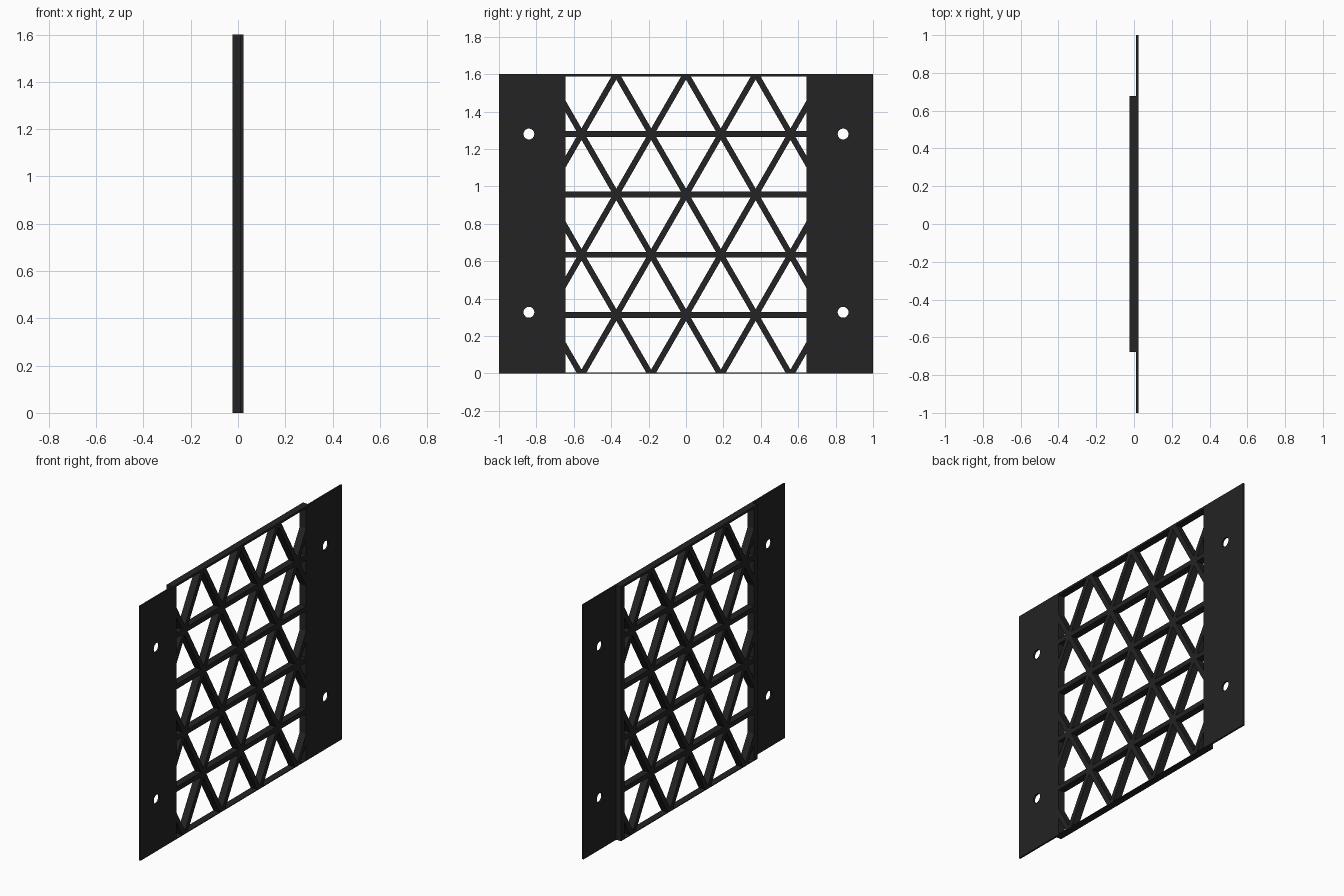
import bpy, bmesh, math

if "Cube" in bpy.data.objects:
    bpy.data.objects.remove(bpy.data.objects["Cube"])

PITCH = 0.3725                    # triangle side between rib centre lines
ROW = PITCH * math.sqrt(3) / 2    # row height
Z0 = -0.0106                      # lowest rib centre line
RIB = 0.0155                      # half rib width
DEPTH = 0.0225                    # half depth of the core
OPEN_Y, CORE_Y, TOP = 0.645, 0.677, 1.6

black = bpy.data.materials.new("matte black")
black.diffuse_color = (0.017, 0.017, 0.017, 1)
black.use_nodes = True
black.node_tree.nodes["Principled BSDF"].inputs["Base Color"].default_value = black.diffuse_color


def finish(bm, name, helper=False):
    bmesh.ops.recalc_face_normals(bm, faces=bm.faces)
    me = bpy.data.meshes.new(name)
    bm.to_mesh(me)
    bm.free()
    me.materials.append(black)
    ob = bpy.data.objects.new(name, me)
    bpy.context.collection.objects.link(ob)
    if helper:
        ob.hide_render = True
        ob.hide_viewport = True
    return ob


def box(name, lo, hi):
    bm = bmesh.new()
    bmesh.ops.create_cube(bm, size=1)
    for v in bm.verts:
        v.co = [(a + b) / 2 + c * (b - a) for a, b, c in zip(lo, hi, v.co)]
    return finish(bm, name)


def extrude_x(bm, dist):
    ret = bmesh.ops.extrude_face_region(bm, geom=bm.faces[:])
    verts = [g for g in ret["geom"] if isinstance(g, bmesh.types.BMVert)]
    bmesh.ops.translate(bm, verts=verts, vec=(dist, 0, 0))


def polygon(bm, y, z, radius, sides, start):
    bm.faces.new([bm.verts.new((-0.1, y + radius * math.cos(start + i * math.tau / sides),
                                z + radius * math.sin(start + i * math.tau / sides)))
                  for i in range(sides)])


def cut(ob, cutter):
    mod = ob.modifiers.new("openings", 'BOOLEAN')
    mod.operation = 'DIFFERENCE'
    mod.solver = 'EXACT'
    mod.object = cutter


# Triangular openings, trimmed where they meet the side walls
bm = bmesh.new()
radius = 2 * (ROW / 3 - RIB)
for r in range(5):
    for j in range(-3, 4):
        y = (j + 0.5 * (r % 2)) * PITCH
        polygon(bm, y, Z0 + (r + 1 / 3) * ROW, radius, 3, math.pi / 2)
        polygon(bm, y + PITCH / 2, Z0 + (r + 2 / 3) * ROW, radius, 3, -math.pi / 2)
for s in (-1, 1):
    bmesh.ops.bisect_plane(bm, geom=bm.verts[:] + bm.edges[:] + bm.faces[:],
                           plane_co=(0, s * OPEN_Y, 0), plane_no=(0, s, 0), clear_outer=True)
extrude_x(bm, 0.2)
triangles = finish(bm, "triangle_cutter", True)

# Lattice core
core = box("lattice_core", (-DEPTH, -CORE_Y, 0), (DEPTH, CORE_Y, TOP))
cut(core, triangles)

# Mounting holes
bm = bmesh.new()
for y in (-0.84, 0.84):
    for z in (0.327, 1.28):
        polygon(bm, y, z, 0.029, 32, 0)
extrude_x(bm, 0.2)
holes = finish(bm, "hole_cutter", True)

# Thin mounting flanges, flush with one face of the core
for name, y0, y1 in (("front_flange", -1, -CORE_Y), ("back_flange", CORE_Y, 1)):
    cut(box(name, (0.0115, y0, 0), (DEPTH, y1, TOP)), holes)
